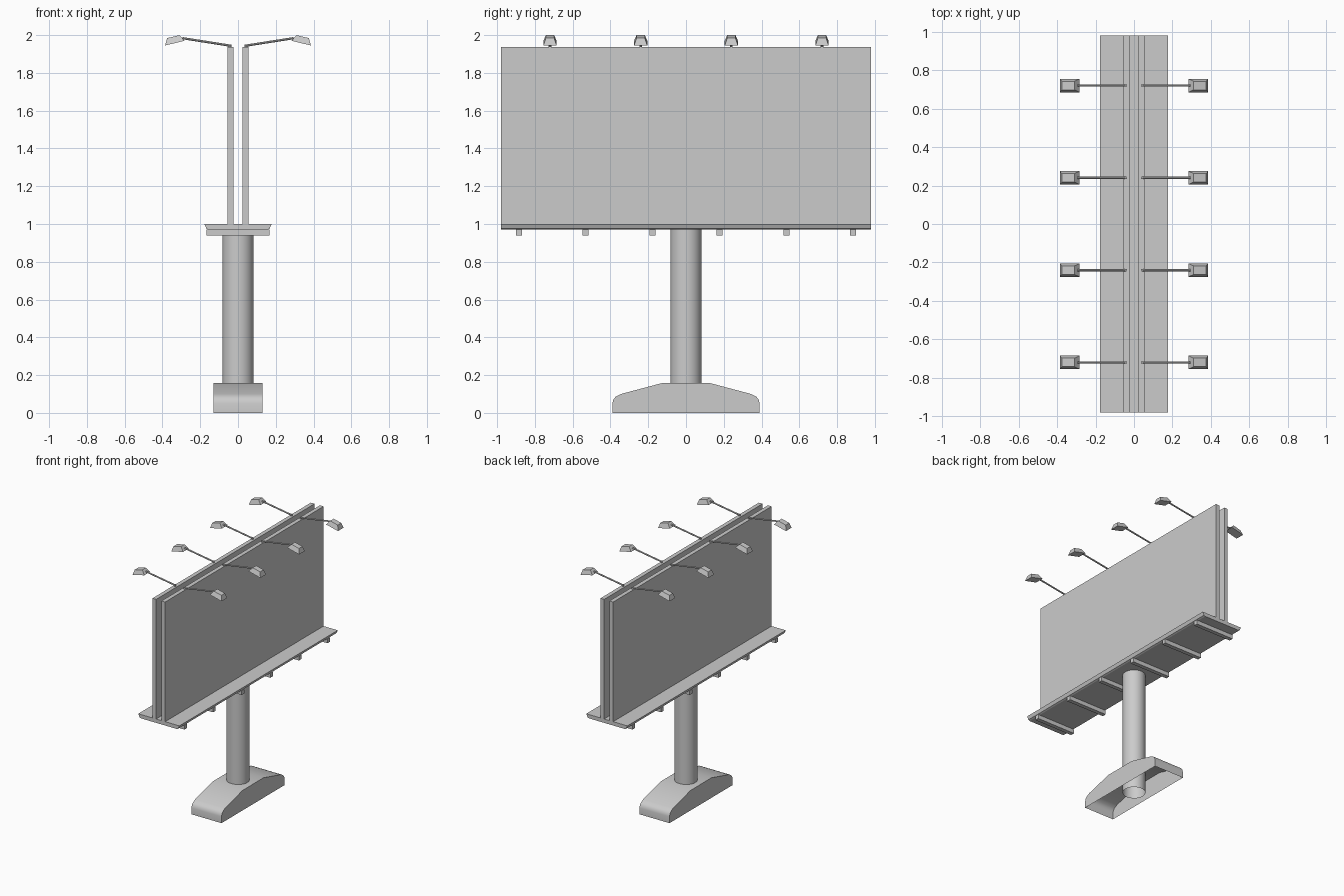
import bpy, bmesh
from mathutils import Vector, Matrix

if "Cube" in bpy.data.objects:
    bpy.data.objects.remove(bpy.data.objects["Cube"])


def finish(name, bm, mirror=False, smooth=False):
    bmesh.ops.recalc_face_normals(bm, faces=bm.faces)
    me = bpy.data.meshes.new(name)
    bm.to_mesh(me)
    bm.free()
    ob = bpy.data.objects.new(name, me)
    bpy.context.collection.objects.link(ob)
    if mirror:
        ob.modifiers.new("mirror_x", 'MIRROR').use_axis[0] = True
    if smooth:
        bpy.ops.object.select_all(action='DESELECT')
        bpy.context.view_layer.objects.active = ob
        ob.select_set(True)
        bpy.ops.object.shade_smooth_by_angle()
    return ob


def box(name, lo, hi, mirror=False):
    lo, hi = Vector(lo), Vector(hi)
    bm = bmesh.new()
    bmesh.ops.create_cube(bm, size=1, matrix=Matrix.Translation((lo + hi) / 2)
                          @ Matrix.Diagonal((*(hi - lo), 1)))
    return finish(name, bm, mirror)


def extrude(bm, pts, offset):
    face = bm.faces.new([bm.verts.new(p) for p in pts])
    ret = bmesh.ops.extrude_face_region(bm, geom=[face], use_keep_orig=True)
    bmesh.ops.translate(bm, vec=offset,
                        verts=[v for v in ret["geom"] if isinstance(v, bmesh.types.BMVert)])


def rod(bm, a, b, radius, sides, caps=True):
    a, b = Vector(a), Vector(b)
    rot = (b - a).to_track_quat('Z', 'Y').to_matrix().to_4x4()
    bmesh.ops.create_cone(bm, cap_ends=caps, segments=sides, radius1=radius, radius2=radius,
                          depth=(b - a).length, matrix=Matrix.Translation((a + b) / 2) @ rot)


# Foundation: hollow shell, open underneath
half = [(0.39, 0), (0.39, 0.05), (0.385, 0.07), (0.372, 0.086), (0.345, 0.1), (0.13, 0.157)]
profile = half + [(-y, z) for y, z in reversed(half)]
bm = bmesh.new()
extrude(bm, [(-0.13, y, z) for y, z in profile], (0.26, 0, 0))
bottom = [f for f in bm.faces if all(v.co.z < 1e-5 for v in f.verts)]
bmesh.ops.delete(bm, geom=bottom, context='FACES')
finish("foundation", bm, smooth=True)

# Round post, open tube reaching the ground
bm = bmesh.new()
rod(bm, (0, 0, 0), (0, 0, 0.972), 0.082, 32, caps=False)
finish("post", bm, smooth=True)

# Walkway deck with tapered edges
bm = bmesh.new()
half = [(0.155, 0.97), (0.167, 0.975), (0.178, 1.0)]
extrude(bm, [(x, -0.98, z) for x, z in half + [(-x, z) for x, z in reversed(half)]], (0, 1.96, 0))
finish("deck", bm)

# Cross beams under the deck
for i in range(6):
    y = (i - 2.5) * 0.354
    box(f"deck_beam_{i + 1}", (-0.167, y - 0.016, 0.938), (0.167, y + 0.016, 0.971))

# Two display panels back to back
box("display_panels", (0.023, -0.98, 1.0), (0.055, 0.98, 1.937), mirror=True)

# Lamps on arms, mirrored to both sides
for i, y in enumerate((-0.72, -0.24, 0.24, 0.72), 1):
    bm = bmesh.new()
    rod(bm, (0.042, y, 1.93), (0.042, y, 1.95), 0.007, 8)
    rod(bm, (0.04, y, 1.944), (0.295, y, 1.984), 0.006, 8)
    finish(f"lamp_arms_{i}", bm, mirror=True, smooth=True)

    # Lamp head: tilted tapered housing
    bm = bmesh.new()
    rings = []
    for w, (xa, za), (xb, zb) in ((0.035, (0.283, 1.97), (0.386, 1.945)),
                                  (0.022, (0.31, 2.0), (0.375, 1.984))):
        rings.append([bm.verts.new(p) for p in ((xa, y - w, za), (xb, y - w, zb),
                                                (xb, y + w, zb), (xa, y + w, za))])
    for r in rings:
        bm.faces.new(r)
    for k in range(4):
        n = (k + 1) % 4
        bm.faces.new((rings[0][k], rings[0][n], rings[1][n], rings[1][k]))
    finish(f"lamp_heads_{i}", bm, mirror=True)
